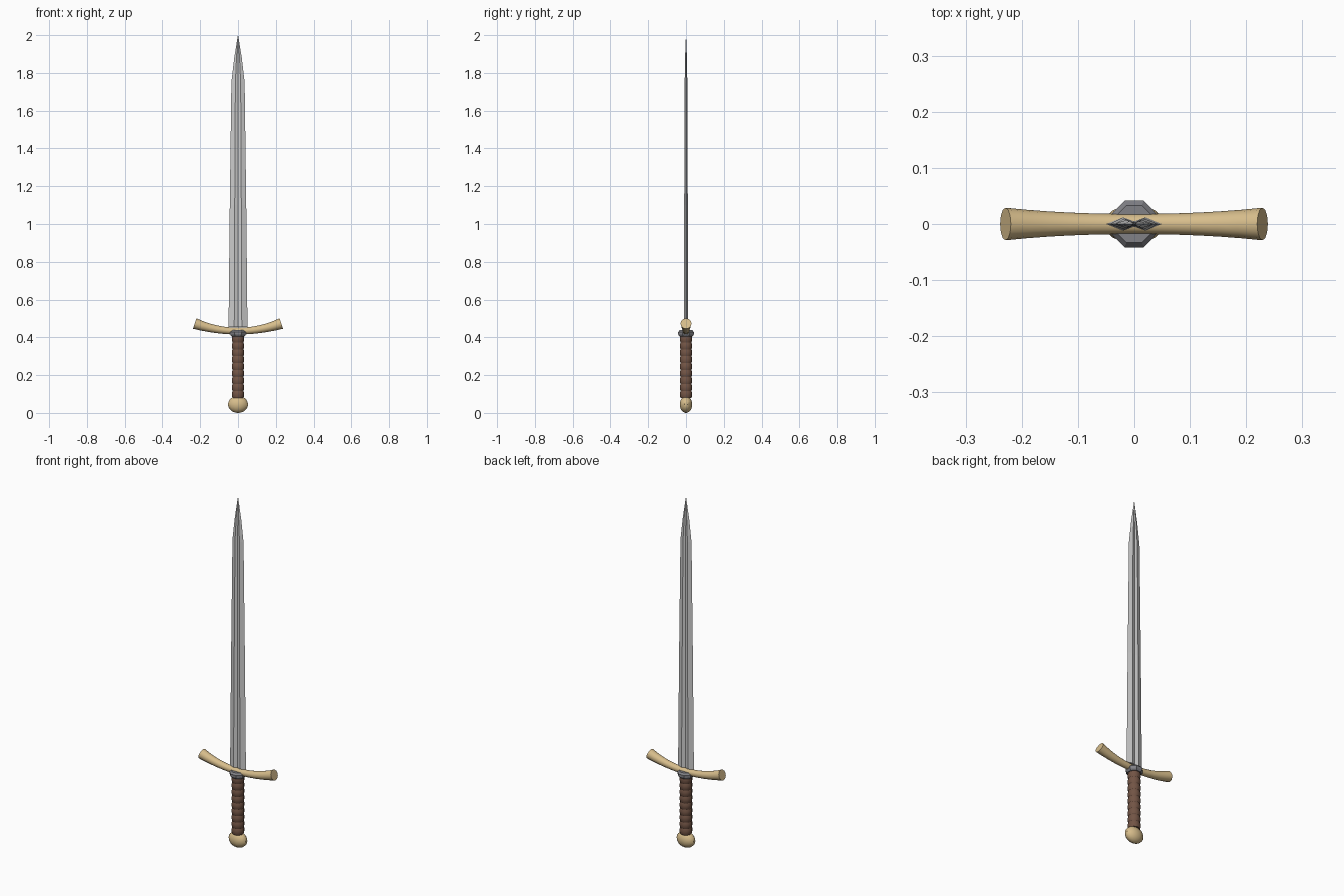
import bpy, math
from mathutils import Vector

if "Cube" in bpy.data.objects:
    bpy.data.objects.remove(bpy.data.objects["Cube"])


def material(name, rgb):
    m = bpy.data.materials.new(name)
    m.diffuse_color = (*rgb, 1)
    m.use_nodes = True
    m.node_tree.nodes["Principled BSDF"].inputs["Base Color"].default_value = m.diffuse_color
    return m


GOLD = material("brass", (0.68, 0.51, 0.26))
LEATHER = material("leather", (0.17, 0.09, 0.06))
IRON = material("dark_iron", (0.22, 0.22, 0.24))
STEEL = material("steel", (0.6, 0.6, 0.62))


def loft(name, rings, mat, smooth=None):
    """Skin a list of equal-length closed rings and cap both ends."""
    n = len(rings[0])
    verts = [p for r in rings for p in r]
    faces = [(i * n + j, i * n + (j + 1) % n, (i + 1) * n + (j + 1) % n, (i + 1) * n + j)
             for i in range(len(rings) - 1) for j in range(n)]
    faces += [tuple(reversed(range(n))), tuple(range(len(verts) - n, len(verts)))]
    me = bpy.data.meshes.new(name)
    me.from_pydata(verts, [], faces)
    me.materials.append(mat)
    ob = bpy.data.objects.new(name, me)
    bpy.context.collection.objects.link(ob)
    bpy.context.view_layer.objects.active = ob
    ob.select_set(True)
    bpy.ops.object.mode_set(mode='EDIT')
    bpy.ops.mesh.select_all(action='SELECT')
    bpy.ops.mesh.normals_make_consistent(inside=False)
    bpy.ops.object.mode_set(mode='OBJECT')
    if smooth:
        bpy.ops.object.shade_smooth_by_angle(angle=math.radians(smooth))
    ob.select_set(False)
    return ob


def lathe(name, profile, sides, mat, smooth=None, squash=1.0):
    """Revolve (radius, z) pairs about z, flats facing the axes."""
    angles = [2 * math.pi * (k + 0.5) / sides for k in range(sides)]
    return loft(name, [[(r * math.cos(a), r * squash * math.sin(a), z) for a in angles]
                       for r, z in profile], mat, smooth)


# Blade: double-edged section with a central fuller, tapering to the point
rings = []
for z, w, t in [(0.455, 0.05, 0.012), (1.1, 0.0435, 0.0095), (1.75, 0.035, 0.007),
                (1.88, 0.02, 0.005), (2.0, 0.0006, 0.0004)]:
    rings.append([(x * w, y * t, z) for x, y in
                  [(1, 0), (0.4, 1), (0, 0.4), (-0.4, 1),
                   (-1, 0), (-0.4, -1), (0, -0.4), (0.4, -1)]])
loft("blade", rings, STEEL)

# Crossguard: upswept bar flaring toward both ends
rings = []
for i in range(13):
    u = -1 + i / 6
    x, z = 0.229 * u, 0.433 + 0.04 * u * u
    r = 0.018 + 0.011 * abs(u) ** 2.2
    up = Vector((-0.08 * u / 0.229, 0, 1)).normalized()
    rings.append([Vector((x, 0, z)) + up * r * math.sin(a) + Vector((0, r * math.cos(a), 0))
                  for a in [2 * math.pi * k / 12 for k in range(12)]])
loft("crossguard", rings, GOLD, 40)

# Octagonal collar under the guard
lathe("collar", [(0.038, 0.405), (0.045, 0.415), (0.045, 0.428), (0.036, 0.438)], 8, IRON)

# Wrapped grip with shallow bulges
wraps, step = 9, 0.33 / 9
profile = [(0.030, 0.08)]
for i in range(wraps):
    z = 0.08 + i * step
    profile += [(0.0335, z + step * 0.3), (0.0335, z + step * 0.7), (0.030, z + step)]
lathe("grip", profile, 12, LEATHER, 30)

# Pommel: ball flattened front to back
profile = [(max(0.055 * math.sin(math.pi * k / 10), 0.002), 0.045 - 0.045 * math.cos(math.pi * k / 10))
           for k in range(11)]
lathe("pommel", profile, 12, GOLD, 40, squash=0.62)
